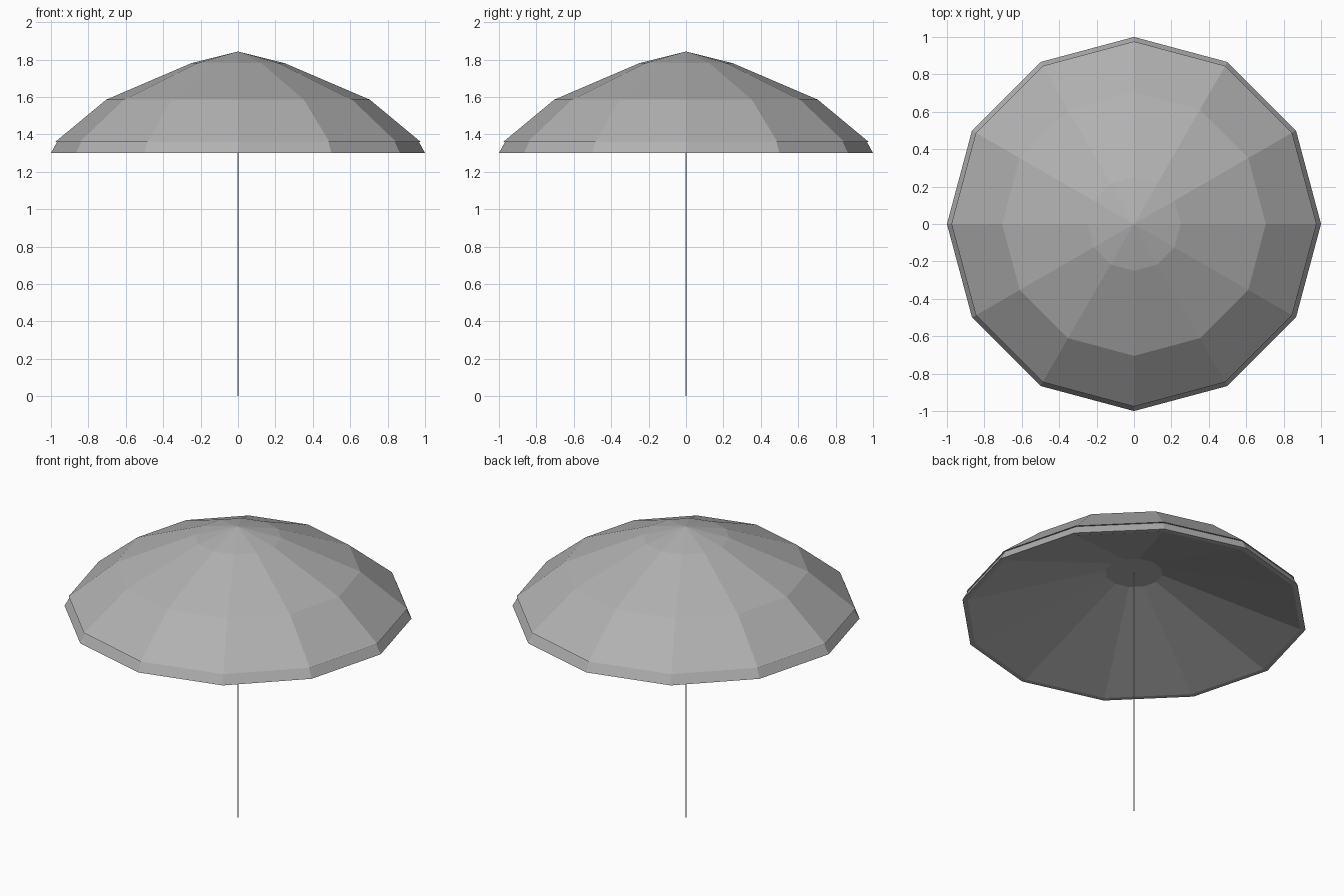
import bpy, bmesh, math

if "Cube" in bpy.data.objects:
    bpy.data.objects.remove(bpy.data.objects["Cube"])

SIDES = 12

# Mid grey fabric
fabric = bpy.data.materials.new("fabric_grey")
fabric.diffuse_color = (0.44, 0.44, 0.44, 1)
fabric.use_nodes = True
fabric.node_tree.nodes["Principled BSDF"].inputs["Base Color"].default_value = fabric.diffuse_color


def lathe(name, profile, sides=SIDES, cap_end=False):
    """Spin a (radius, height) profile around z; radius 0 becomes a single point."""
    bm = bmesh.new()
    rings = []
    for r, z in profile:
        if r == 0:
            rings.append([bm.verts.new((0, 0, z))] * sides)
        else:
            rings.append([bm.verts.new((r * math.cos(2 * math.pi * i / sides),
                                        r * math.sin(2 * math.pi * i / sides), z))
                          for i in range(sides)])
    for a, b in zip(rings, rings[1:]):
        for i in range(sides):
            j = (i + 1) % sides
            corners = list(dict.fromkeys((a[i], a[j], b[j], b[i])))
            bm.faces.new(corners)
    if cap_end:
        bm.faces.new(rings[-1])
    mesh = bpy.data.meshes.new(name)
    bm.to_mesh(mesh)
    bm.free()
    mesh.materials.append(fabric)
    ob = bpy.data.objects.new(name, mesh)
    bpy.context.collection.objects.link(ob)
    return ob


# Faceted canopy top with a slight overhanging ledge
lathe("canopy", [(0.96, 1.36), (0.976, 1.36), (0.705, 1.585), (0.25, 1.78), (0, 1.843)])

# Flared valance with a narrow bottom hem
lathe("valance", [(0.97, 1.30), (1.0, 1.30), (0.967, 1.36)])

# Shallow lining under the canopy, closed by a flat hub disc
lining = lathe("lining", [(0.97, 1.30), (0.165, 1.578)], cap_end=True)
lining.data.flip_normals()

# Thin pole
bpy.ops.mesh.primitive_cylinder_add(vertices=8, radius=0.004, depth=1.58,
                                    location=(0, 0, 0.79))
pole = bpy.context.object
pole.name = "pole"
pole.data.materials.append(fabric)
